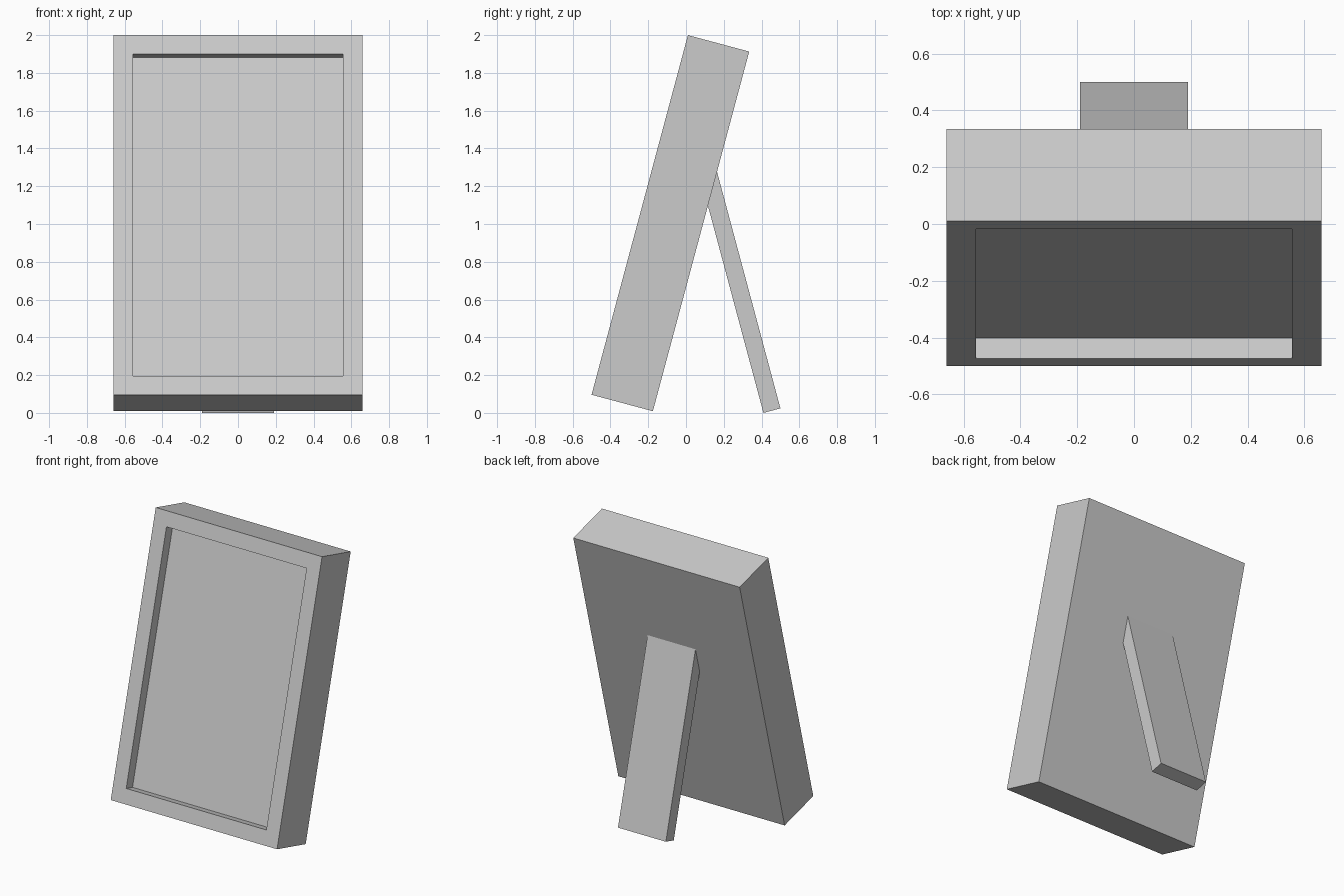
import bpy, bmesh
from math import radians
from mathutils import Matrix

if "Cube" in bpy.data.objects:
    bpy.data.objects.remove(bpy.data.objects["Cube"])

TILT = radians(15)


def slab(name, width, depth, height, corner, tilt, recess=None):
    """Box whose front bottom edge lies at corner (y, z), tilted about x."""
    bm = bmesh.new()
    bmesh.ops.create_cube(bm, size=1, matrix=Matrix.Translation((0, depth / 2, height / 2))
                          @ Matrix.Diagonal((width, depth, height, 1)))
    if recess:
        margin, sink = recess
        bm.normal_update()
        front = min(bm.faces, key=lambda f: f.normal.y)
        bmesh.ops.inset_region(bm, faces=[front], thickness=margin, use_even_offset=True)
        # push the inner panel straight back behind the border
        walls = bmesh.ops.inset_region(bm, faces=[front], thickness=0.0, depth=0.0)
        for v in front.verts:
            v.co.y += sink
    bmesh.ops.recalc_face_normals(bm, faces=bm.faces)
    mesh = bpy.data.meshes.new(name)
    bm.to_mesh(mesh)
    bm.free()
    obj = bpy.data.objects.new(name, mesh)
    obj.location = (0, *corner)
    obj.rotation_euler.x = tilt
    bpy.context.collection.objects.link(obj)
    return obj


# Picture frame leaning back, with a shallow recessed panel
slab("picture_frame", 1.32, 0.336, 1.971, (-0.5, 0.096), -TILT, recess=(0.104, 0.074))

# Rear easel leg, its top buried in the back of the frame
slab("easel_leg", 0.38, 0.093, 1.30, (0.41, 0.0), TILT)
